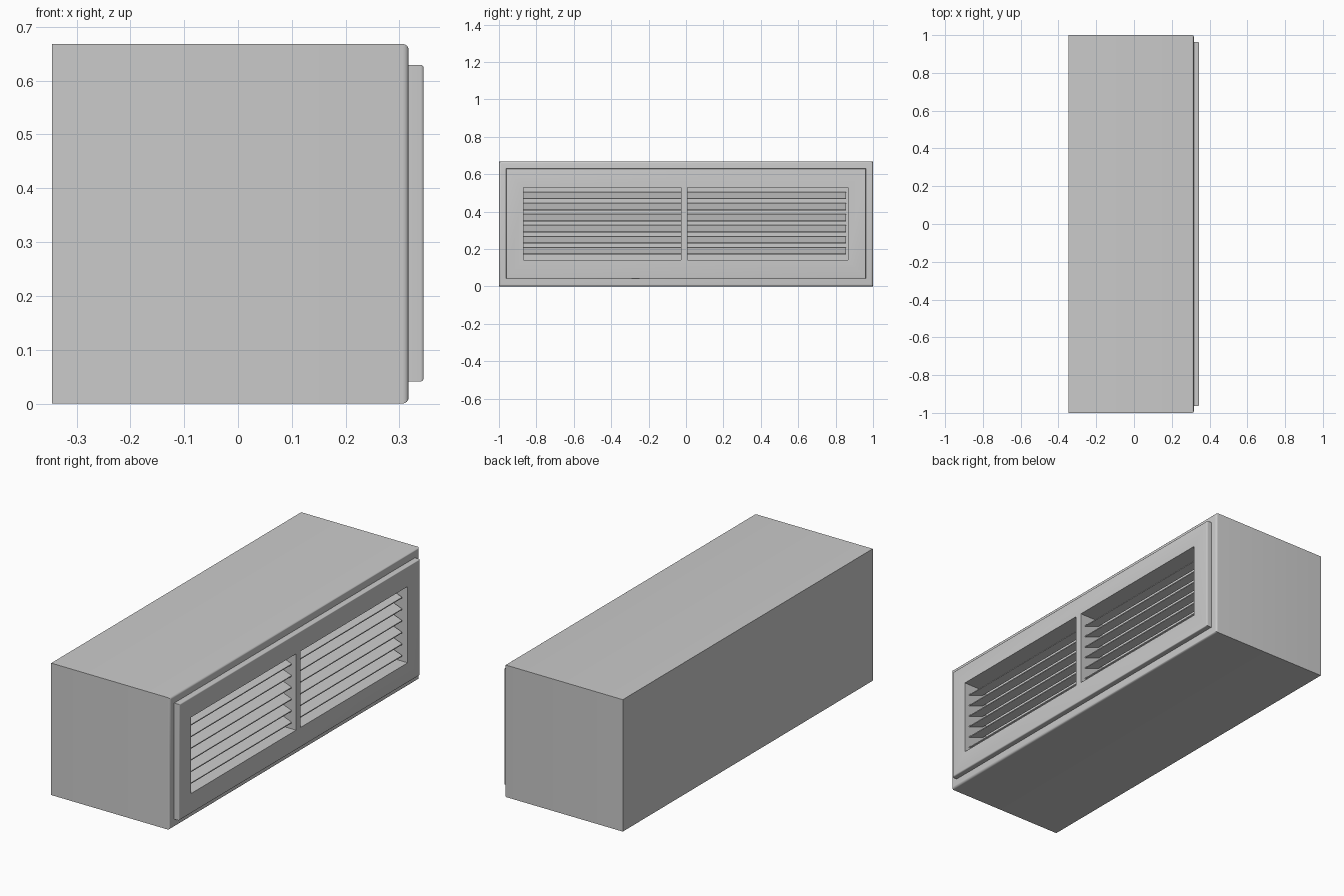
import bpy, bmesh

if "Cube" in bpy.data.objects:
    bpy.data.objects.remove(bpy.data.objects["Cube"])

OPENINGS = [(-0.868, -0.028), (0.009, 0.865)]   # y ranges of the two vents
VENT_Z = (0.142, 0.528)
POCKET_BACK = 0.21


def finish(name, bm):
    bmesh.ops.recalc_face_normals(bm, faces=bm.faces)
    mesh = bpy.data.meshes.new(name)
    bm.to_mesh(mesh)
    bm.free()
    ob = bpy.data.objects.new(name, mesh)
    bpy.context.collection.objects.link(ob)
    return ob


def box(name, xr, yr, zr, bevel=0.0):
    """Box between ranges; bevel rounds only the edges of the +x face."""
    bm = bmesh.new()
    bmesh.ops.create_cube(bm, size=1)
    for v in bm.verts:
        v.co = [r[0] if c < 0 else r[1] for c, r in zip(v.co, (xr, yr, zr))]
    if bevel:
        front = [e for e in bm.edges if all(abs(v.co.x - xr[1]) < 1e-6 for v in e.verts)]
        bmesh.ops.bevel(bm, geom=front, offset=bevel, segments=4, profile=0.5, affect='EDGES')
    return finish(name, bm)


def slat(name, yr, z):
    """Thin louver blade, outer edge lower than the inner edge."""
    profile = [(0.232, z + 0.019), (0.32, z - 0.014), (0.32, z - 0.019), (0.232, z + 0.014)]
    bm = bmesh.new()
    face = bm.faces.new([bm.verts.new((x, yr[0], zz)) for x, zz in profile])
    ext = bmesh.ops.extrude_face_region(bm, geom=[face])
    for v in ext['geom']:
        if isinstance(v, bmesh.types.BMVert):
            v.co.y = yr[1]
    return finish(name, bm)


# Main housing and raised front frame
housing = box("housing", (-0.346, 0.317), (-1, 1), (0, 0.668), 0.011)
frame = box("front_frame", (0.312, 0.345), (-0.963, 0.963), (0.041, 0.629), 0.006)

# Vent pockets cut through the frame into the housing
for i, yr in enumerate(OPENINGS):
    cutter = box(f"vent_cutter_{i}", (POCKET_BACK, 0.5), yr, VENT_Z)
    cutter.hide_render = True
    cutter.hide_set(True)
    for ob in (housing, frame):
        mod = ob.modifiers.new("vent", 'BOOLEAN')
        mod.operation = 'DIFFERENCE'
        mod.solver = 'EXACT'
        mod.object = cutter

# Louver blades, six per vent
for i, (y0, y1) in enumerate(OPENINGS):
    for j in range(6):
        slat(f"louver_{i}_{j}", (y0, min(y1, 0.856)), 0.19 + 0.059 * j)

# Smooth the rounded rims, keep other edges sharp
bpy.ops.object.select_all(action='DESELECT')
for ob in (housing, frame):
    ob.select_set(True)
bpy.context.view_layer.objects.active = housing
bpy.ops.object.shade_smooth_by_angle()
